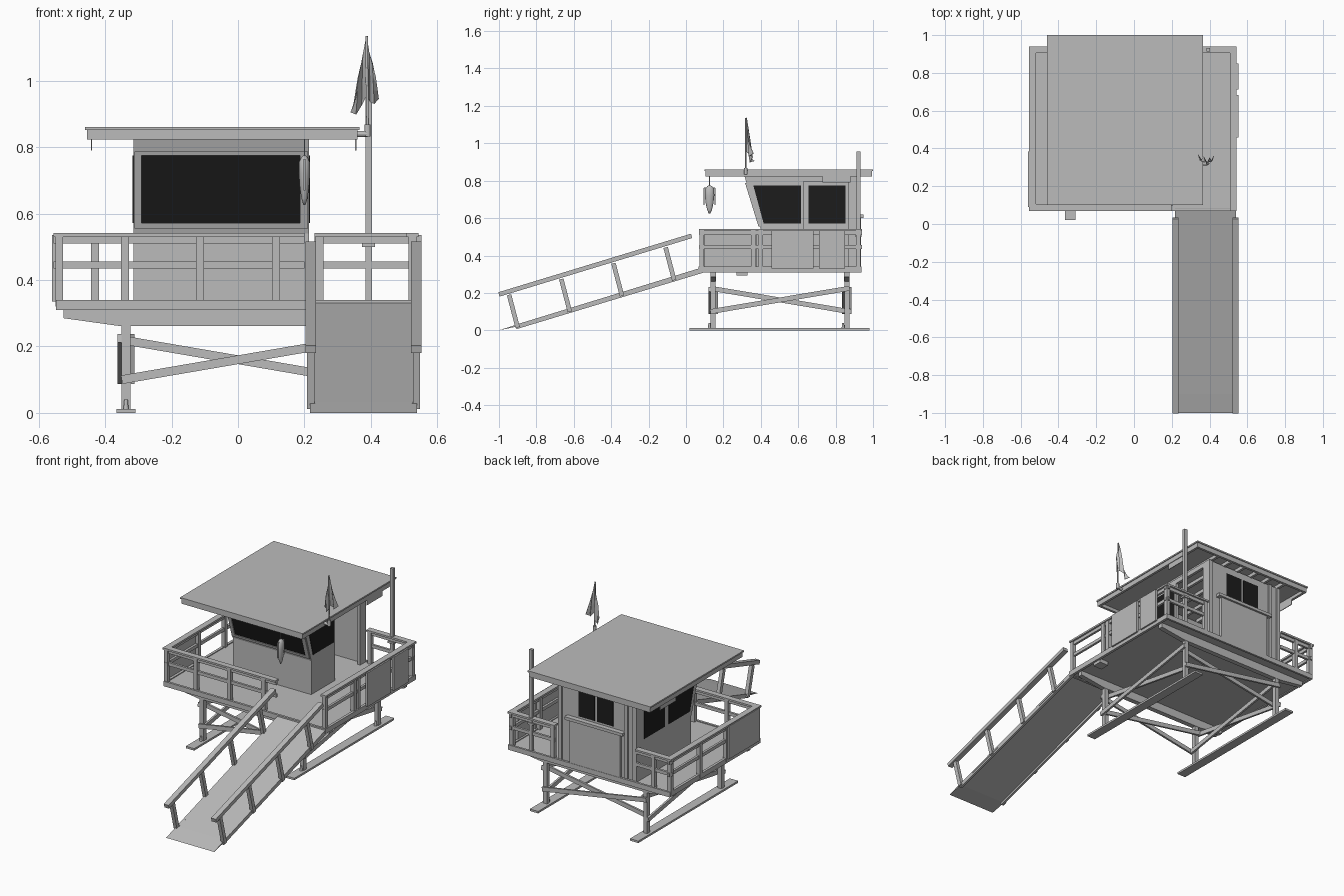
import bpy, bmesh, math
from mathutils import Vector, Matrix

if "Cube" in bpy.data.objects:
    bpy.data.objects.remove(bpy.data.objects["Cube"])


def material(name, v):
    m = bpy.data.materials.new(name)
    m.diffuse_color = (v, v, v, 1)
    m.use_nodes = True
    m.node_tree.nodes["Principled BSDF"].inputs["Base Color"].default_value = m.diffuse_color
    return m


GREY = material("painted_grey", 0.5)
BLACK = material("black_glass", 0.012)


def finish(name, bm, mat=GREY):
    bmesh.ops.recalc_face_normals(bm, faces=bm.faces)
    me = bpy.data.meshes.new(name)
    bm.to_mesh(me)
    bm.free()
    me.materials.append(mat)
    ob = bpy.data.objects.new(name, me)
    bpy.context.collection.objects.link(ob)
    return ob


def box(name, x, y, z, mat=GREY):
    """Box from (min, max) ranges."""
    bm = bmesh.new()
    bmesh.ops.create_cube(bm, size=1)
    for v in bm.verts:
        v.co = [r[0] + (c + 0.5) * (r[1] - r[0]) for r, c in zip((x, y, z), v.co)]
    return finish(name, bm, mat)


def prism(name, pts, a, b, axis="x", mat=GREY):
    """Side profile extruded along x (points y,z) or y (points x,z)."""
    bm = bmesh.new()
    put = (lambda p, t: (t, p[0], p[1])) if axis == "x" else (lambda p, t: (p[0], t, p[1]))
    lo = [bm.verts.new(put(p, a)) for p in pts]
    hi = [bm.verts.new(put(p, b)) for p in pts]
    bm.faces.new(lo)
    bm.faces.new(hi)
    for i in range(len(pts)):
        j = (i + 1) % len(pts)
        bm.faces.new((lo[i], lo[j], hi[j], hi[i]))
    return finish(name, bm, mat)


def beam(name, p, q, w, h):
    """Straight timber between two points; w is horizontal, h is across."""
    p, q = Vector(p), Vector(q)
    d = (q - p).normalized()
    side = d.cross(Vector((0, 0, 1)))
    side = side.normalized() if side.length > 1e-4 else Vector((1, 0, 0))
    up = side.cross(d)
    bm = bmesh.new()
    bmesh.ops.create_cube(bm, size=1)
    mid = (p + q) / 2
    for v in bm.verts:
        v.co = mid + side * v.co.x * w + d * v.co.y * (q - p).length + up * v.co.z * h
    return finish(name, bm)


def tube(name, p, q, r1, r2=None, seg=12):
    p, q = Vector(p), Vector(q)
    bm = bmesh.new()
    rot = (q - p).to_track_quat("Z", "Y").to_matrix().to_4x4()
    bmesh.ops.create_cone(bm, cap_ends=True, segments=seg, radius1=r1, radius2=r1 if r2 is None else r2,
                          depth=(q - p).length, matrix=Matrix.Translation((p + q) / 2) @ rot)
    return finish(name, bm)


# Skids, legs and tapered floor beams
for s in (-1, 1):
    cx = s * 0.337
    box("skid", (cx - 0.028, cx + 0.028), (0.02, 0.98), (0, 0.012))
    for y in (0.145, 0.86):
        box("leg", (cx - 0.013, cx + 0.013), (y - 0.013, y + 0.013), (0.01, 0.31))
        tube("foot_bolt", (cx, y - 0.02, 0.012), (cx, y - 0.02, 0.04), 0.008, 0.005)
    # side cross braces, one on each face of the legs
    for o, z0, z1 in ((0.019, 0.1, 0.225), (-0.019, 0.225, 0.1)):
        beam("side_brace", (cx + o, 0.13, z0), (cx + o, 0.875, z1), 0.012, 0.026)
for y in (0.145, 0.86):
    for o, z0, z1 in ((-0.019, 0.1, 0.22), (0.019, 0.22, 0.1)):
        beam("end_brace", (-0.35, y + o, z0), (0.35, y + o, z1), 0.012, 0.026)
    prism("floor_beam", [(-0.525, 0.312), (-0.525, 0.285), (-0.36, 0.262), (0.36, 0.262),
                         (0.525, 0.285), (0.525, 0.312)], y - 0.015, y + 0.015, "y")

# Deck with edge boards
box("deck", (-0.535, 0.53), (0.08, 0.93), (0.315, 0.335))
box("deck_edge_front", (-0.545, 0.54), (0.068, 0.082), (0.31, 0.34))
box("deck_edge_back", (-0.545, 0.54), (0.925, 0.938), (0.31, 0.34))
box("deck_edge_left", (-0.548, -0.532), (0.068, 0.938), (0.31, 0.34))
box("deck_edge_right", (0.526, 0.542), (0.068, 0.938), (0.31, 0.34))
box("deck_bracket", (0.47, 0.53), (0.27, 0.33), (0.292, 0.316))

# Railings: cap plank, top board, middle board and posts
def railing(name, a, b, posts):
    (x0, y0), (x1, y1) = a, b
    along_x = y0 == y1
    for part, w, lo, hi in (("cap", 0.018, 0.53, 0.541), ("top_board", 0.007, 0.51, 0.53),
                            ("middle_board", 0.007, 0.435, 0.455)):
        if along_x:
            box(name + "_" + part, (x0, x1), (y0 - w, y0 + w), (lo, hi))
        else:
            box(name + "_" + part, (x0 - w, x0 + w), (y0, y1), (lo, hi))
    for t in posts:
        px, py = (t, y0) if along_x else (x0, t)
        box(name + "_post", (px - 0.012, px + 0.012), (py - 0.012, py + 0.012), (0.32, 0.53))


railing("front_rail", (-0.555, 0.088), (0.2, 0.088), (-0.34, -0.115, 0.115))
railing("left_rail", (-0.538, 0.07), (-0.538, 0.94), (0.085, 0.385, 0.64, 0.92))
railing("right_rail", (0.525, 0.07), (0.525, 0.94), (0.085, 0.36, 0.4, 0.66, 0.92))
railing("back_left_rail", (-0.555, 0.922), (-0.315, 0.922), (-0.43,))
railing("back_right_rail", (0.23, 0.922), (0.54, 0.922), (0.245,))
box("left_rail_panel", (-0.56, -0.548), (0.09, 0.385), (0.335, 0.535))
for y in ((0.457, 0.682), (0.712, 0.85)):
    box("right_rail_panel", (0.537, 0.552), y, (0.33, 0.535))

# Cabin walls: side profile with a forward-leaning window front
L, R, T = -0.315, 0.213, 0.017
FRONT, BACK, TOP = [(0.4, 0.335), (0.4, 0.54), (0.312, 0.826)], 0.918, 0.826
prism("cabin_left_wall", FRONT + [(BACK, TOP), (BACK, 0.335)], L, L + T)
prism("cabin_right_wall", FRONT + [(0.628, TOP), (0.628, 0.335)], R - T, R)
box("cabin_door_header", (R - T, R), (0.628, 0.87), (0.797, TOP))
box("cabin_door_jamb", (R - T, R), (0.87, BACK), (0.335, TOP))
box("cabin_back_wall", (L, R), (BACK - T, BACK), (0.335, TOP))
prism("cabin_front_wall", FRONT + [(p[0] + T, p[1]) for p in reversed(FRONT)], L, R)

# Front window in its raised frame
def front_plate(name, x, z, out, depth, mat=GREY):
    f = lambda h: 0.4 - (h - 0.54) * 0.088 / 0.286 - out
    prism(name, [(f(z[0]), z[0]), (f(z[1]), z[1]), (f(z[1]) + depth, z[1]), (f(z[0]) + depth, z[0])],
          x[0], x[1], mat=mat)


front_plate("front_window", (-0.29, 0.187), (0.572, 0.775), 0.003, 0.006, BLACK)
for x in ((-0.312, -0.29), (0.187, 0.21)):
    front_plate("window_frame_side", x, (0.555, 0.787), 0.008, 0.01)
for z in ((0.555, 0.572), (0.775, 0.787)):
    front_plate("window_frame_rail", (-0.312, 0.21), z, 0.008, 0.01)

# Side windows, visible on both wall faces
slant = [(0.415, 0.572), (0.36, 0.775), (0.616, 0.775), (0.616, 0.572)]
rear = [(0.655, 0.572), (0.655, 0.775), (0.852, 0.775), (0.852, 0.572)]
for pts in (slant, rear):
    prism("left_window", pts, L - 0.003, L + T + 0.003, mat=BLACK)
prism("right_window", slant, R - T - 0.003, R + 0.003, mat=BLACK)

# Back windows, shutter panel and ledge
for x in ((-0.155, -0.045), (-0.03, 0.08)):
    box("back_window", x, (BACK - T - 0.003, BACK + 0.003), (0.63, 0.785), BLACK)
box("back_shutter", (-0.21, 0.13), (BACK, BACK + 0.018), (0.335, 0.6))
box("shutter_ledge", (-0.235, 0.155), (BACK, BACK + 0.03), (0.6, 0.618))
for x in (L, -0.255, R - 0.025):
    box("back_trim", (x, x + 0.025), (BACK, BACK + 0.008), (0.335, TOP))

# Flat roof with fascia boards, rafters and corner hooks
box("roof_sheet", (-0.46, 0.365), (0.1, 1.0), (0.852, 0.861))
for x in ((-0.455, -0.44), (0.345, 0.36)):
    box("roof_fascia_side", x, (0.105, 0.995), (0.823, 0.853))
for y in ((0.105, 0.12), (0.98, 0.995)):
    box("roof_fascia_end", (-0.455, 0.36), y, (0.823, 0.853))
box("roof_ceiling", (-0.442, 0.347), (0.118, 0.982), (0.843, 0.853))
for i in range(6):
    x = -0.3 + i * 0.099
    box("rafter", (x - 0.008, x + 0.008), (0.32, 0.98), (0.822, 0.845))
for x in (-0.441, 0.354):
    box("roof_hook", (x - 0.002, x + 0.002), (0.73, 0.88), (0.79, 0.825))

# Sloping ramp with stringers, posts and handrails
SL = (0.32 - 0.015) / (0.09 + 0.92)
ramp_z = lambda y: 0.024 + SL * (y + 0.92)
prism("ramp_plate", [(-1.0, 0.0), (-0.9, ramp_z(-0.9) + 0.003), (0.085, 0.336), (0.085, 0.322),
                     (-0.9, ramp_z(-0.9) - 0.009)], 0.217, 0.539)
for x, o in ((0.225, -0.006), (0.531, 0.006)):
    beam("ramp_stringer", (x, -0.91, 0.018), (x, 0.09, 0.018 + SL), 0.014, 0.024)
    beam("ramp_handrail", (x + o, -1.0, 0.192), (x + o, 0.03, 0.505), 0.032, 0.024)
    for i in range(4):
        y = -0.9 + i * 0.279
        z = 0.015 + SL * (y + 0.9)
        beam("ramp_post", (x + o, y, z), (x + o, y - 0.046, z + 0.175), 0.022, 0.024)

# Tall mast at the back rail
box("mast", (0.383, 0.403), (0.912, 0.932), (0.32, 0.955))
box("mast_collar", (0.373, 0.413), (0.905, 0.938), (0.5, 0.512))

# Flag with its pole, elbow holder and folded cloth
tube("flag_holder_arm", (0.355, 0.32, 0.84), (0.39, 0.32, 0.84), 0.009)
tube("flag_holder_cup", (0.39, 0.32, 0.832), (0.39, 0.32, 0.868), 0.009)
tube("flag_pole", (0.39, 0.32, 0.84), (0.387, 0.32, 1.135), 0.004)
bm = bmesh.new()
cols = [(0.338, 0.365, 0.93, 0.905), (0.355, 0.34, 1.01, 0.898), (0.372, 0.355, 1.08, 0.925),
        (0.387, 0.323, 1.138, 0.955), (0.398, 0.35, 1.085, 0.935), (0.41, 0.335, 1.05, 0.93),
        (0.424, 0.36, 1.012, 0.945)]
rows = []
for x, y, zt, zb in cols:
    rows.append([bm.verts.new((0.387 + (x - 0.387) * (0.75 + 0.25 * t), 0.322 + (y - 0.322) * (0.3 + 0.7 * t),
                               zt + (zb - zt) * t)) for t in (0, 0.33, 0.66, 1)])
for a, b in zip(rows, rows[1:]):
    for i in range(3):
        bm.faces.new((a[i], a[i + 1], b[i + 1], b[i]))
flag = finish("flag_cloth", bm)
flag.modifiers.new("thickness", "SOLIDIFY").thickness = 0.003

# Rescue float hanging under the roof edge: turned profile with handles
bm = bmesh.new()
prof = [(0.004, 0.625), (0.012, 0.645), (0.019, 0.68), (0.023, 0.72), (0.022, 0.755), (0.012, 0.77), (0.004, 0.775)]
rings = [[bm.verts.new((0.2 + 0.75 * r * math.cos(k * math.tau / 16), 0.126 + 1.1 * r * math.sin(k * math.tau / 16), z))
          for k in range(16)] for r, z in prof]
for a, b in zip(rings, rings[1:]):
    for k in range(16):
        bm.faces.new((a[k], a[k - 1], b[k - 1], b[k]))
bm.faces.new(rings[0])
bm.faces.new(rings[-1])
rescue = finish("rescue_float", bm)
for p in rescue.data.polygons:
    p.use_smooth = True
tube("float_cord", (0.2, 0.126, 0.77), (0.2, 0.126, 0.845), 0.002, seg=6)
for s in (-1, 1):
    beam("float_handle", (0.2, 0.126 + s * 0.029, 0.67), (0.2, 0.126 + s * 0.029, 0.76), 0.006, 0.006)
    beam("float_handle_end", (0.2, 0.126, 0.76), (0.2, 0.126 + s * 0.03, 0.76), 0.006, 0.006)
